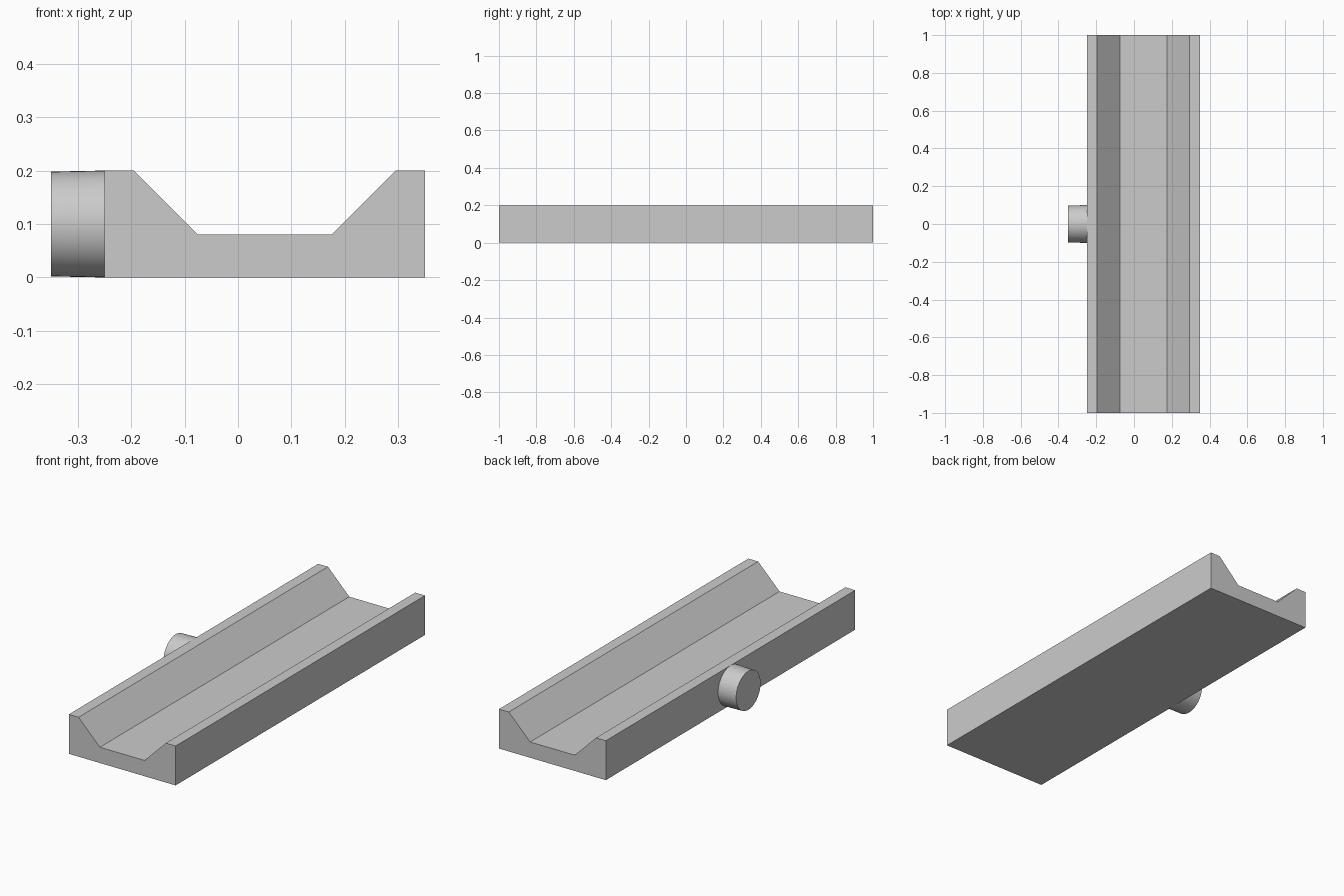
import bpy
import bmesh
import math
from mathutils import Matrix

cube = bpy.data.objects.get("Cube")
if cube:
    bpy.data.objects.remove(cube, do_unlink=True)

grey = bpy.data.materials.new("light_grey")
grey.use_nodes = True
colour = (0.6, 0.6, 0.6, 1)
grey.diffuse_color = colour
grey.node_tree.nodes["Principled BSDF"].inputs["Base Color"].default_value = colour


def make_object(name, bm):
    """Turn a bmesh into a grey object in the scene."""
    bmesh.ops.recalc_face_normals(bm, faces=bm.faces)
    mesh = bpy.data.meshes.new(name)
    bm.to_mesh(mesh)
    bm.free()
    mesh.materials.append(grey)
    obj = bpy.data.objects.new(name, mesh)
    bpy.context.collection.objects.link(obj)
    return obj


# Long channel: trough cross-section extruded along y
length, height, floor = 2.0, 0.2, 0.08
profile = [(-0.25, 0), (0.35, 0), (0.35, height), (0.295, height),
           (0.175, floor), (-0.075, floor), (-0.195, height), (-0.25, height)]
bm = bmesh.new()
end = bm.faces.new([bm.verts.new((x, -length / 2, z)) for x, z in profile])
result = bmesh.ops.extrude_face_region(bm, geom=[end], use_keep_orig=True)
moved = [v for v in result["geom"] if isinstance(v, bmesh.types.BMVert)]
bmesh.ops.translate(bm, verts=moved, vec=(0, length, 0))
make_object("channel", bm)

# Round side peg, very slightly tapered outward
bm = bmesh.new()
placement = Matrix.Translation((-0.30, 0, 0.1)) @ Matrix.Rotation(-math.pi / 2, 4, "Y")
bmesh.ops.create_cone(bm, cap_ends=True, segments=48, radius1=0.1,
                      radius2=0.098, depth=0.1, matrix=placement)
peg = make_object("side_peg", bm)
bpy.ops.object.select_all(action="DESELECT")
peg.select_set(True)
bpy.context.view_layer.objects.active = peg
bpy.ops.object.shade_smooth_by_angle(angle=math.radians(30))
